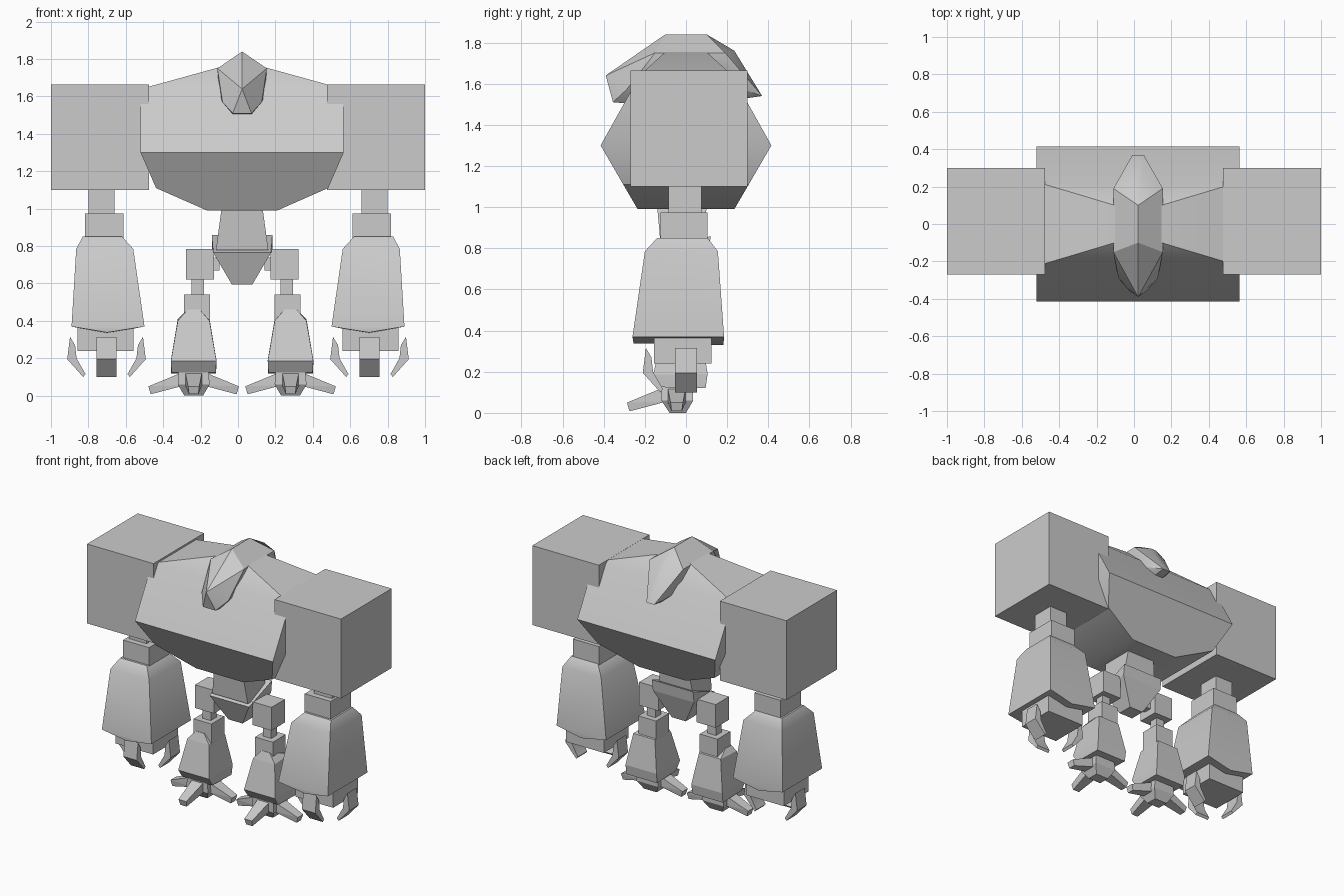
import bpy, bmesh, math
from mathutils import Vector, Matrix

if "Cube" in bpy.data.objects:
    bpy.data.objects.remove(bpy.data.objects["Cube"])

CX = 0.022  # torso, head and legs sit slightly right of the arms' centre


def finish(bm, name, smooth=None):
    bmesh.ops.recalc_face_normals(bm, faces=bm.faces)
    mesh = bpy.data.meshes.new(name)
    bm.to_mesh(mesh)
    bm.free()
    ob = bpy.data.objects.new(name, mesh)
    bpy.context.collection.objects.link(ob)
    if smooth:
        bpy.ops.object.select_all(action='DESELECT')
        ob.select_set(True)
        bpy.context.view_layer.objects.active = ob
        bpy.ops.object.shade_smooth_by_angle(angle=math.radians(smooth))
    return ob


def hull(name, pts, smooth=None, matrix=None):
    """Convex faceted solid around a few corner points."""
    bm = bmesh.new()
    for p in pts:
        bm.verts.new(p)
    res = bmesh.ops.convex_hull(bm, input=bm.verts)
    junk = {v for v in res["geom_interior"] + res["geom_unused"]
            if isinstance(v, bmesh.types.BMVert)}
    bmesh.ops.delete(bm, geom=list(junk), context='VERTS')
    bmesh.ops.dissolve_limit(bm, angle_limit=0.01, verts=bm.verts, edges=bm.edges)
    if matrix:
        bm.transform(matrix)
    return finish(bm, name, smooth)


def rect(x0, x1, y0, y1, z):
    return [(x, y, z) for x in (x0, x1) for y in (y0, y1)]


def box(name, x0, x1, y0, y1, z0, z1):
    return hull(name, rect(x0, x1, y0, y1, z0) + rect(x0, x1, y0, y1, z1))


def prism(name, profile, width, matrix):
    """Extrude a (radius, z) profile sideways, then place it."""
    bm = bmesh.new()
    f = bm.faces.new([bm.verts.new((r, -width / 2, z)) for r, z in profile])
    ext = bmesh.ops.extrude_face_region(bm, geom=[f])
    bmesh.ops.translate(bm, vec=(0, width, 0),
                        verts=[v for v in ext["geom"] if isinstance(v, bmesh.types.BMVert)])
    bm.transform(matrix)
    return finish(bm, name, 25)


def turned(x, y, deg):
    return Matrix.Translation((x, y, 0)) @ Matrix.Rotation(math.radians(deg), 4, 'Z')


# Torso: hexagonal side profile cut by the front outline (half width, depth, z)
outline = [(0.543, 0.225, 1.64), (0.125, 0.10, 1.755), (0.543, 0.415, 1.30),
           (0.46, 0.305, 1.11), (0.187, 0.235, 0.99)]
hull("torso", [(CX + s * w, t * d, z) for w, d, z in outline
               for s in (-1, 1) for t in (-1, 1)], 30)

# Head crest: ridge with drooping front and pointed tail
crest = [(0, -0.39, 1.64), (0, -0.21, 1.765), (0, -0.10, 1.84), (0, 0.10, 1.84),
         (0.05, -0.355, 1.51), (0.05, -0.30, 1.505), (0.105, -0.29, 1.57),
         (0.132, -0.15, 1.75), (0.132, 0.19, 1.75), (0.12, -0.2, 1.6), (0.12, 0.2, 1.6),
         (0.02, 0.235, 1.76), (0.03, 0.37, 1.54), (0.03, 0.30, 1.53)]
hull("head_crest", [(CX + s * x, y, z) for x, y, z in crest for s in (-1, 1)], 32)

# Pelvis: tapered waist and a wedge below it
hull("waist", rect(CX - 0.11, CX + 0.11, -0.14, 0.10, 1.0)
     + rect(CX - 0.14, CX + 0.14, -0.12, 0.08, 0.78))
hull("pelvis_wedge", [(CX + s * w, y, z) for s in (-1, 1) for w, y, z in
     [(0.155, -0.13, 0.765), (0.162, 0.12, 0.86), (0.162, 0.11, 0.78),
      (0.055, -0.06, 0.595), (0.055, 0.05, 0.595)]])

claw = [(0.195, 0.315), (0.168, 0.27), (0.160, 0.20), (0.112, 0.115),
        (0.125, 0.10), (0.21, 0.195)]

for side, s in (("left", 1), ("right", -1)):
    def sbox(name, x0, x1, *rest):
        a, b = sorted((s * x0, s * x1))
        return box(f"{side}_{name}", a, b, *rest)

    # Arm: shoulder block, stepped joint, flared forearm, hand
    sbox("shoulder", 0.477, 1.0, -0.27, 0.30, 1.10, 1.665)
    sbox("arm_joint", 0.66, 0.80, -0.085, 0.075, 0.95, 1.12)
    sbox("elbow", 0.613, 0.817, -0.125, 0.105, 0.82, 0.975)
    arm = (rect(0.62, 0.83, -0.14, 0.105, 0.85) + rect(0.56, 0.865, -0.20, 0.155, 0.785)
           + rect(0.50, 0.89, -0.26, 0.185, 0.37)
           + [(0.70, -0.255, 0.338), (0.70, 0.182, 0.33)])
    hull(f"{side}_forearm", [(s * x, y, z) for x, y, z in arm], 35)
    sbox("hand", 0.56, 0.858, -0.155, 0.125, 0.24, 0.40)
    for i, deg in enumerate((0, 180, 270)):
        prism(f"{side}_claw_{i + 1}", claw, 0.105, turned(s * 0.703, 0, deg))

    # Leg: hip cube, pin, knee and shin shell, offset from the body centre
    def lbox(name, c, h, *rest):
        x = CX + s * c
        return box(f"{side}_{name}", x - h, x + h, *rest)

    lbox("hip", 0.226, 0.075, -0.085, 0.065, 0.62, 0.785)
    lbox("hip_link", 0.19, 0.07, -0.04, 0.02, 0.67, 0.74)
    lbox("leg_pin", 0.238, 0.033, -0.045, 0.02, 0.52, 0.64)
    lbox("knee", 0.242, 0.07, -0.085, 0.06, 0.38, 0.54)
    ax = CX + s * 0.259
    shin = [(0.033, -0.09, 0.46), (0.085, -0.11, 0.40), (0.085, 0.07, 0.41),
            (0.122, -0.16, 0.185), (0.122, 0.105, 0.19),
            (0.118, -0.12, 0.125), (0.12, 0.095, 0.12)]
    hull(f"{side}_shin", [(ax + t * x, y, z) for x, y, z in shin for t in (-1, 1)])

    # Foot: tapered block with three splayed toes
    hull(f"{side}_foot", rect(ax - 0.08, ax + 0.08, -0.12, 0.035, 0.13)
         + rect(ax - 0.085, ax + 0.085, -0.12, 0.035, 0.06)
         + rect(ax - 0.05, ax + 0.05, -0.08, 0.0, 0.0))
    toe = (rect(0.05, 0.06, -0.045, 0.045, 0.125) + rect(0.05, 0.06, -0.045, 0.045, 0.055)
           + rect(0.24, 0.242, -0.03, 0.03, 0.05) + rect(0.228, 0.23, -0.025, 0.025, 0.008))
    for i, deg in enumerate((0, 180, 270)):
        hull(f"{side}_toe_{i + 1}", toe, matrix=turned(ax, -0.045, deg))
